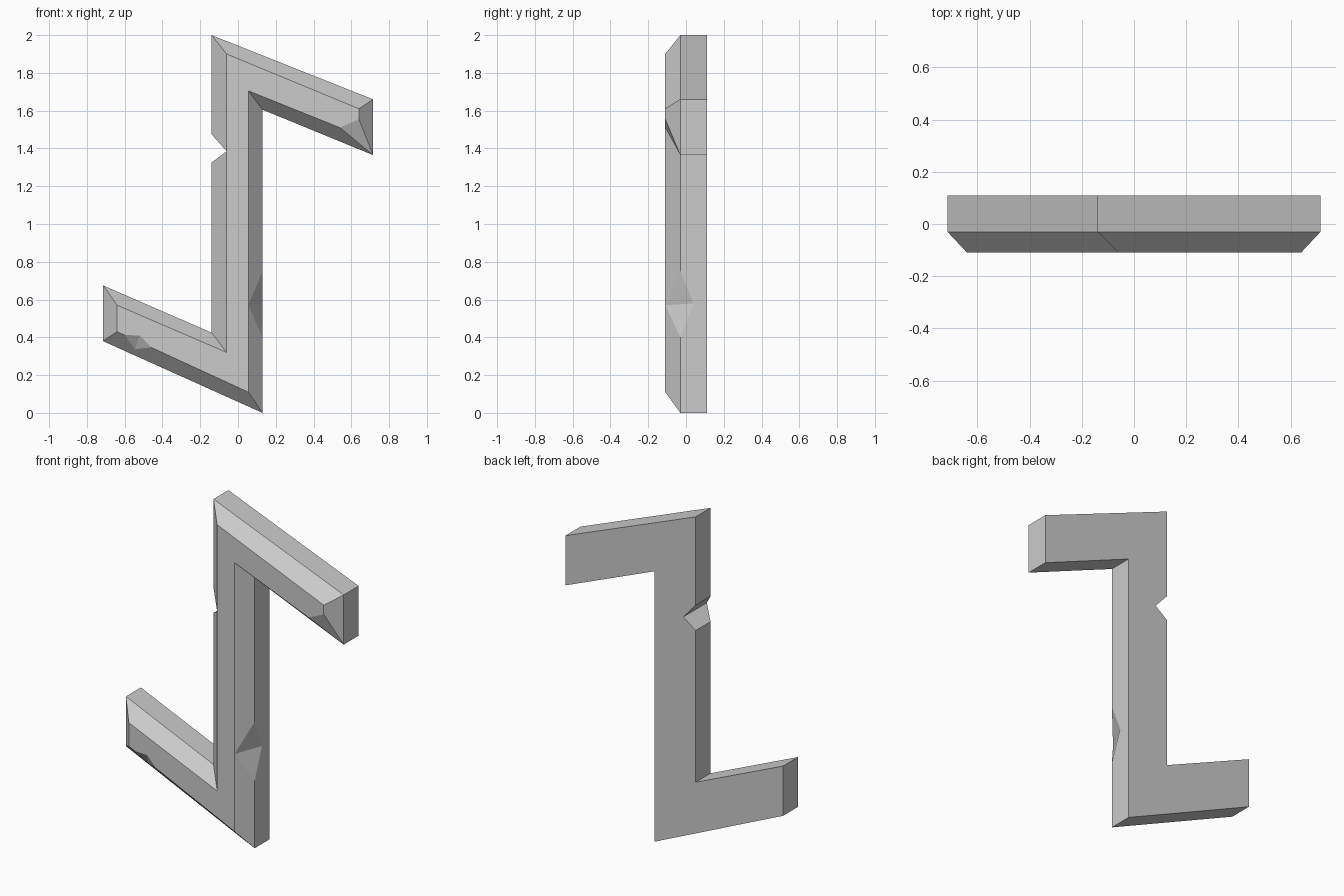
import bpy
import bmesh

if "Cube" in bpy.data.objects:
    bpy.data.objects.remove(bpy.data.objects["Cube"])

FRONT, RIM, BACK = -0.11, -0.03, 0.11

# Reused profile corners (x, z)
tip = (0.715, 1.365)
notch = (-0.06, 1.385)
dent = (0.055, 0.57)

# Outline stations: outer corner, matching front-face corner, rim depth
stations = [
    ((-0.14, 2.0), (-0.06, 1.9), RIM),
    ((0.715, 1.66), (0.64, 1.61), RIM),
    (tip, (0.64, 1.555), RIM),               # chipped arm tip
    (tip, (0.54, 1.51), RIM),
    ((0.13, 1.605), (0.055, 1.705), RIM),
    ((0.13, 0.75), dent, RIM),               # dent in the upright
    ((0.13, 0.58), dent, 0.04),
    ((0.13, 0.4), dent, RIM),
    ((0.13, 0.0), (0.055, 0.11), RIM),
    ((-0.715, 0.38), (-0.64, 0.43), RIM),
    ((-0.715, 0.675), (-0.64, 0.57), RIM),
    ((-0.14, 0.425), (-0.06, 0.32), RIM),
    ((-0.14, 1.325), notch, RIM),            # notch through the left edge
    (notch, notch, FRONT),
    ((-0.14, 1.475), notch, RIM),
]
LOWER_ARM = 8

bm = bmesh.new()
verts = {}


def vert(point, y):
    key = (point, y)
    if key not in verts:
        verts[key] = bm.verts.new((point[0], y, point[1]))
    return verts[key]


def face(corners):
    corners = list(dict.fromkeys(corners))
    if len(corners) > 2:
        bm.faces.new(corners)


rim = [vert(outer, y) for outer, inner, y in stations]
back = [vert(outer, BACK) for outer, inner, y in stations]
front = [vert(inner, FRONT) for outer, inner, y in stations]

# Chip in the lower arm's front edge
chip_start = vert((-0.46, 0.347), FRONT)
chip_top = vert((-0.52, 0.41), FRONT)
chip_end = vert((-0.6, 0.412), FRONT)
chip_low = vert((-0.545, 0.337), -0.063)
face([chip_start, chip_top, chip_low])
face([chip_top, chip_end, chip_low])

# Side walls and bevels around the outline
for i in range(len(stations)):
    j = (i + 1) % len(stations)
    face([rim[i], rim[j], back[j], back[i]])
    edge = [chip_end, chip_low, chip_start] if i == LOWER_ARM else []
    face([rim[i], rim[j], front[j], *edge, front[i]])

# Front and back plates
cut = LOWER_ARM + 1
face(front[:cut] + [chip_start, chip_top, chip_end] + front[cut:])
face(back)
bmesh.ops.recalc_face_normals(bm, faces=bm.faces)

mesh = bpy.data.meshes.new("angular_bar")
bm.to_mesh(mesh)
bm.free()
bar = bpy.data.objects.new("angular_bar", mesh)
bpy.context.collection.objects.link(bar)

# Plain stone grey
grey = bpy.data.materials.new("stone_grey")
grey.use_nodes = True
colour = (0.6, 0.6, 0.6, 1)
grey.diffuse_color = colour
grey.node_tree.nodes["Principled BSDF"].inputs["Base Color"].default_value = colour
mesh.materials.append(grey)
